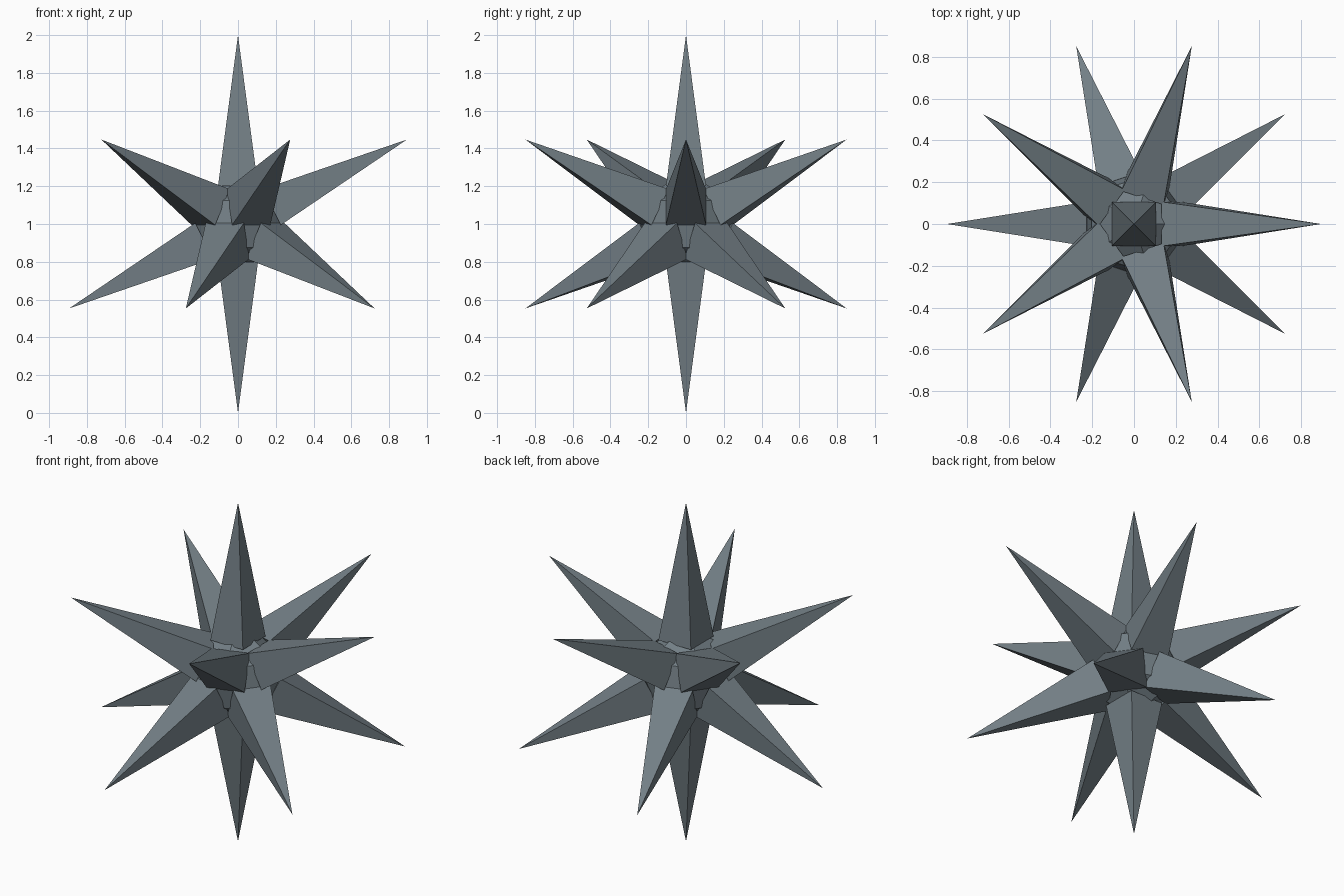
import bpy, math
from mathutils import Matrix, Vector

if "Cube" in bpy.data.objects:
    bpy.data.objects.remove(bpy.data.objects["Cube"])

CENTRE = Vector((0, 0, 1))
CORE_R, BASE, TIP, SPIKE_R = 0.28, 0.2, 1.0, 0.15

steel = bpy.data.materials.new("slate_grey")
steel.diffuse_color = (0.17, 0.21, 0.235, 1)
steel.use_nodes = True
steel.node_tree.nodes["Principled BSDF"].inputs["Base Color"].default_value = steel.diffuse_color

# icosahedral core, vertices pointing along the spikes
bpy.ops.mesh.primitive_ico_sphere_add(subdivisions=1, radius=CORE_R, location=CENTRE)
core = bpy.context.object
core.name = "core"
core.data.materials.append(steel)


def spike(name, azimuth, tilt):
    """Four-sided spike, tilted away from vertical and then turned about z."""
    bpy.ops.mesh.primitive_cone_add(vertices=4, radius1=SPIKE_R, radius2=0, depth=TIP - BASE)
    ob = bpy.context.object
    ob.name = name
    ob.data.transform(Matrix.Translation((0, 0, (TIP + BASE) / 2)) @ Matrix.Rotation(math.pi / 4, 4, 'Z'))
    ob.matrix_world = (Matrix.Translation(CENTRE) @ Matrix.Rotation(azimuth, 4, 'Z')
                       @ Matrix.Rotation(tilt, 4, 'Y'))
    ob.data.materials.append(steel)


# vertical spikes
spike("top_spike", 0, 0)
spike("bottom_spike", 0, math.pi)

# two staggered rings of five
ring = math.atan(2)
for i in range(5):
    spike(f"upper_spike_{i + 1}", math.radians(72 * i), ring)
    spike(f"lower_spike_{i + 1}", math.radians(72 * i + 36), math.pi - ring)
